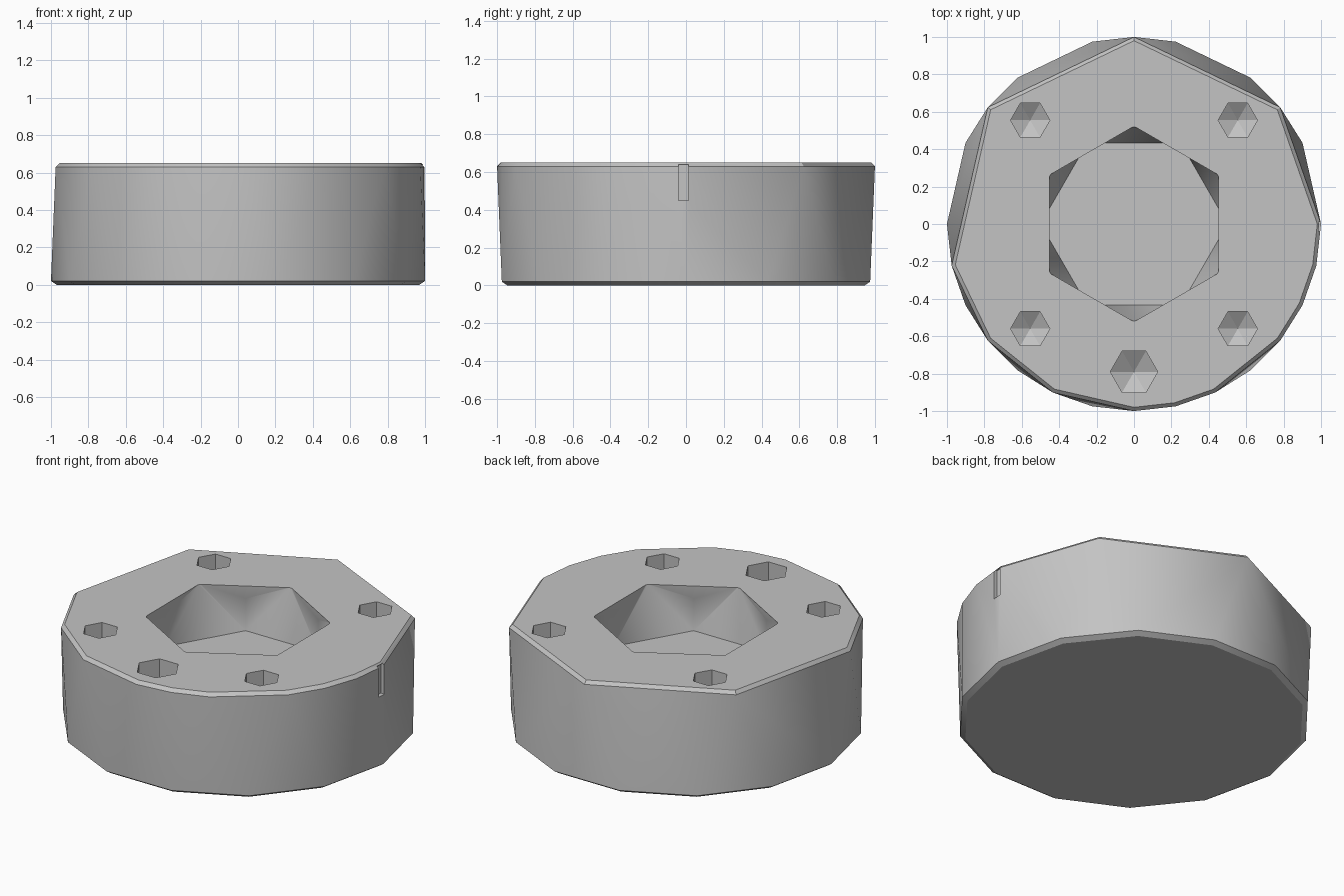
import bpy, bmesh
from math import sin, cos, radians, tau

cube = bpy.data.objects.get("Cube")
if cube:
    bpy.data.objects.remove(cube, do_unlink=True)

grey = bpy.data.materials.new("plain grey")
grey.use_nodes = True
grey.diffuse_color = (0.55, 0.55, 0.55, 1)
grey.node_tree.nodes["Principled BSDF"].inputs["Base Color"].default_value = (0.55, 0.55, 0.55, 1)


def ring(steps, count, radius, z, x=0, y=0, turn=0):
    """Points of a circle divided into count, keeping only the listed steps."""
    angles = [tau * s / count + radians(turn) for s in steps]
    return [(x + radius * cos(a), y + radius * sin(a), z) for a in angles]


def hull(name, points):
    """Convex solid around the points."""
    bm = bmesh.new()
    for p in points:
        bm.verts.new(p)
    out = bmesh.ops.convex_hull(bm, input=bm.verts[:])
    loose = [v for v in bm.verts if not v.link_faces]
    bmesh.ops.delete(bm, geom=loose, context='VERTS')
    bmesh.ops.dissolve_limit(bm, angle_limit=radians(0.5), verts=bm.verts[:], edges=bm.edges[:])
    bmesh.ops.recalc_face_normals(bm, faces=bm.faces[:])
    mesh = bpy.data.meshes.new(name)
    bm.to_mesh(mesh)
    bm.free()
    mesh.materials.append(grey)
    obj = bpy.data.objects.new(name, mesh)
    bpy.context.collection.objects.link(obj)
    return obj


# Disc body: coarse chamfered rim above, regular rim below
top_steps = [0, 3, 7, 11, 15, 17, 19, 21, 22, 23, 25, 26, 27]
low_steps = range(0, 28, 2)
body = hull("disc_body",
            ring(low_steps, 28, 0.97, 0) + ring(low_steps, 28, 1, 0.02)
            + ring(top_steps, 28, 1, 0.63) + ring(top_steps, 28, 0.98, 0.65))

# Central bore: six-sided mouth easing into a turned six-sided pocket
six = range(6)
cutters = [hull("bore_cutter",
                ring(six, 6, 0.52, 0.655, turn=30) + ring(six, 6, 0.5, 0.55)
                + ring(six, 6, 0.5, 0.35))]

# Five drilled bolt holes with pointed bottoms
holes = [(sx * 0.555, y, 0.105) for sx in (-1, 1) for y in (0.555, -0.56)]
holes.append((0, -0.79, 0.127))
for x, y, r in holes:
    cutters.append(hull("hole_cutter",
                        ring(six, 6, r, 0.7, x, y) + ring(six, 6, r, 0.35, x, y)
                        + [(x, y, 0.35 - 0.6 * r)]))

# Shallow index groove in the side
cutters.append(hull("groove_cutter",
                    [(x, y, z) for x in (0.975, 1.05) for y in (-0.04, 0.012) for z in (0.45, 0.64)]))

# Cut the body and remove the helpers
bpy.context.view_layer.objects.active = body
for cutter in cutters:
    cutter.hide_render = True
    mod = body.modifiers.new("cut", 'BOOLEAN')
    mod.operation = 'DIFFERENCE'
    mod.solver = 'EXACT'
    mod.object = cutter
    bpy.ops.object.modifier_apply(modifier=mod.name)
    bpy.data.objects.remove(cutter, do_unlink=True)

# Smooth rim, crisp corners
bpy.ops.object.select_all(action='DESELECT')
body.select_set(True)
bpy.ops.object.shade_smooth_by_angle(angle=radians(32))
